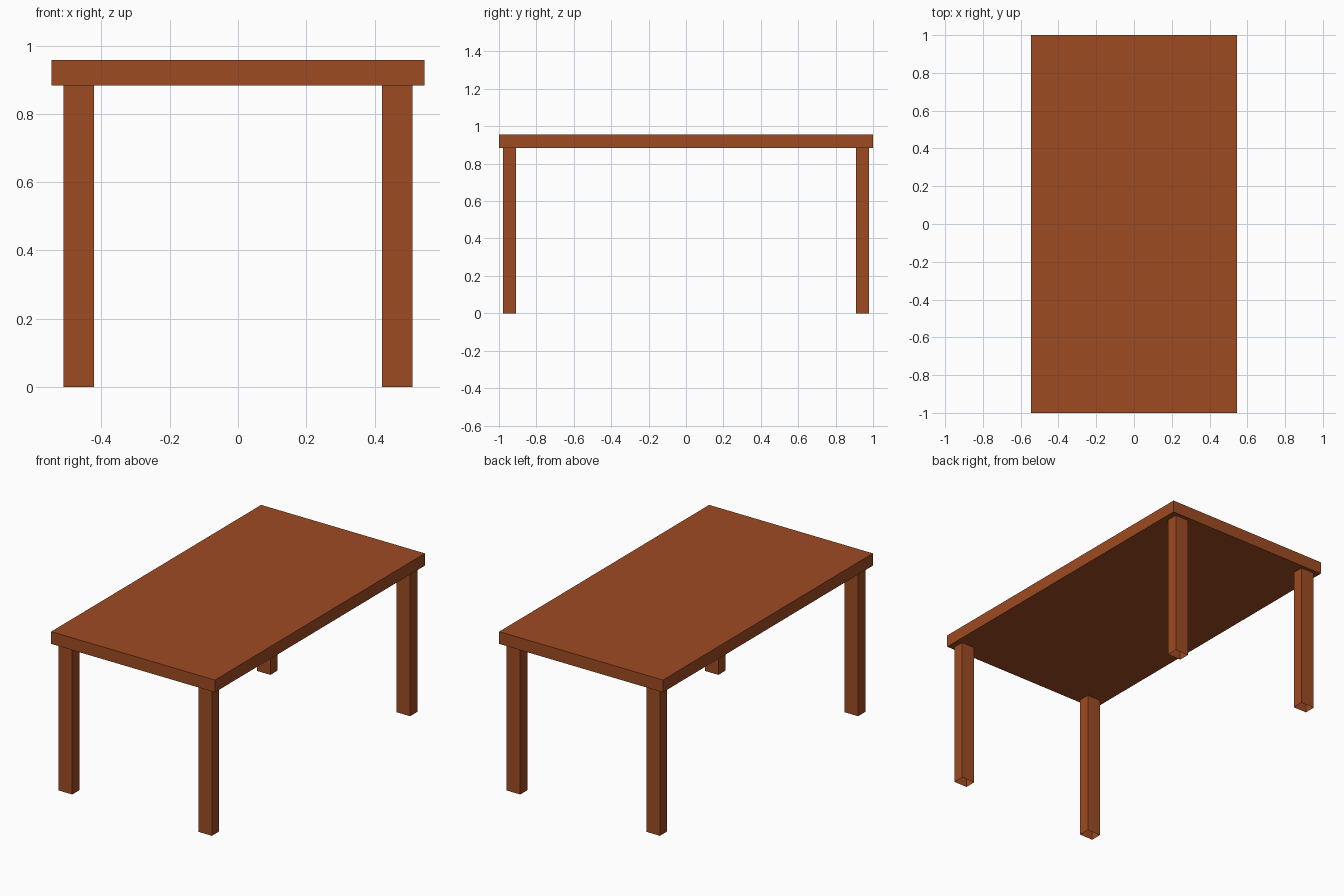
import bpy
import bmesh
from mathutils import Matrix, Vector

if "Cube" in bpy.data.objects:
    bpy.data.objects.remove(bpy.data.objects["Cube"])

wood = bpy.data.materials.new("brown wood")
wood.diffuse_color = (0.34, 0.07, 0.016, 1)
wood.use_nodes = True
wood.node_tree.nodes["Principled BSDF"].inputs["Base Color"].default_value = wood.diffuse_color


def box(name, lo, hi, open_ends=False):
    lo, hi = Vector(lo), Vector(hi)
    bm = bmesh.new()
    bmesh.ops.create_cube(bm, size=1, matrix=Matrix.Translation((lo + hi) / 2)
                          @ Matrix.Diagonal((*(hi - lo), 1)))
    if open_ends:
        caps = [f for f in bm.faces if abs(f.normal.z) > 0.5]
        bmesh.ops.delete(bm, geom=caps, context='FACES_ONLY')
    mesh = bpy.data.meshes.new(name)
    bm.to_mesh(mesh)
    bm.free()
    mesh.materials.append(wood)
    obj = bpy.data.objects.new(name, mesh)
    bpy.context.collection.objects.link(obj)
    return obj


# Thick rectangular tabletop
box("tabletop", (-0.546, -1, 0.883), (0.546, 1, 0.957))

# Four hollow legs, open at the foot
for side, sx in (("left", -1), ("right", 1)):
    for end, sy in (("front", -1), ("back", 1)):
        xs = sorted((sx * 0.421, sx * 0.511))
        ys = sorted((sy * 0.91, sy * 0.978))
        box(f"{end}_{side}_leg", (xs[0], ys[0], 0), (xs[1], ys[1], 0.883), True)
